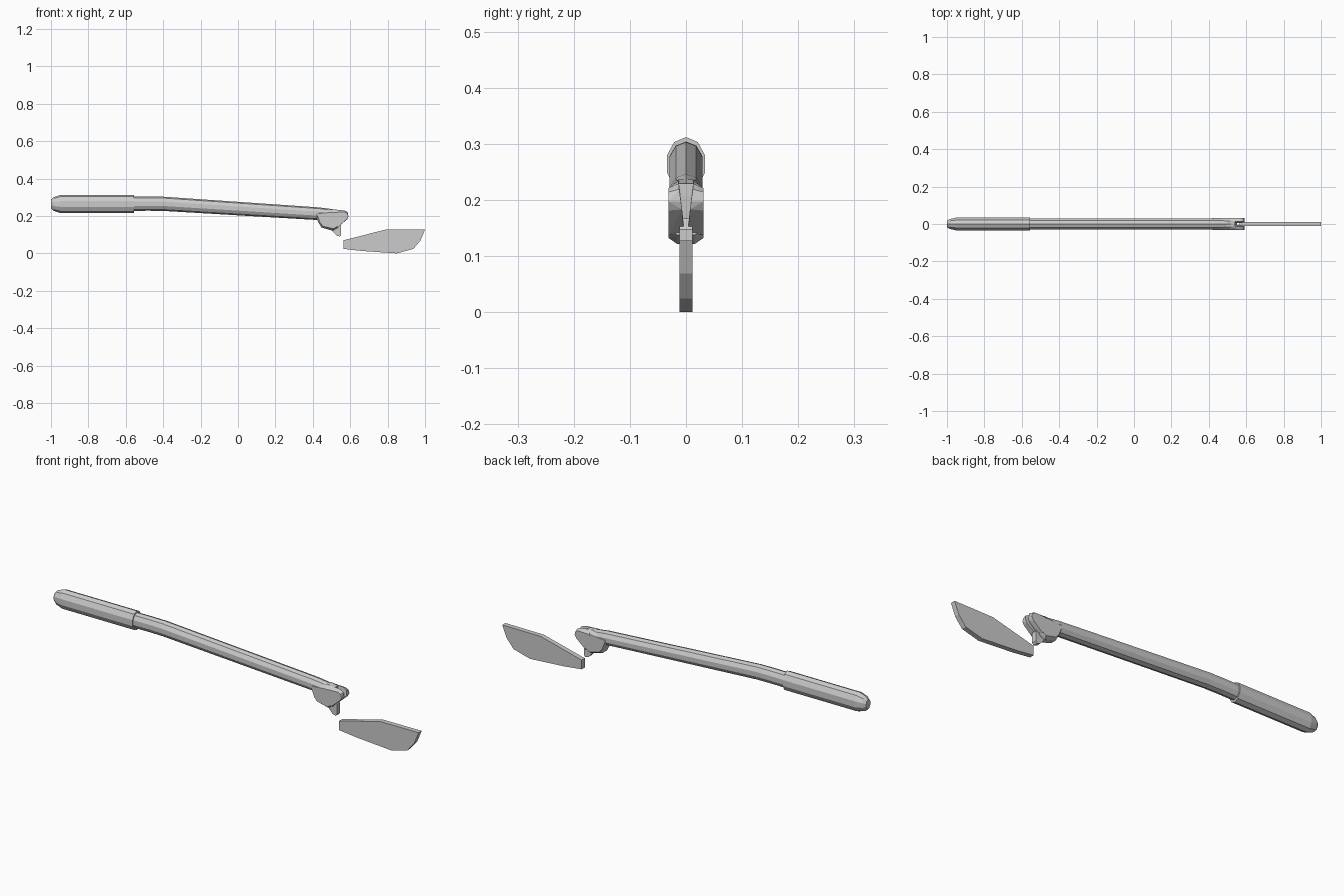
import bpy, bmesh
from math import sin, cos, pi

if "Cube" in bpy.data.objects:
    bpy.data.objects.remove(bpy.data.objects["Cube"])


def finish(bm, name):
    bmesh.ops.recalc_face_normals(bm, faces=bm.faces)
    mesh = bpy.data.meshes.new(name)
    bm.to_mesh(mesh)
    bm.free()
    obj = bpy.data.objects.new(name, mesh)
    bpy.context.collection.objects.link(obj)
    return obj


def tube(name, sections, sides=10):
    """Loft along x through (x, centre z, half width, half height)."""
    bm = bmesh.new()
    rings = []
    for x, z, w, h in sections:
        rings.append([bm.verts.new((x, w * sin(2 * pi * i / sides),
                                    z + h * cos(2 * pi * i / sides)))
                      for i in range(sides)])
    for a, b in zip(rings, rings[1:]):
        for i in range(sides):
            j = (i + 1) % sides
            bm.faces.new((a[i], a[j], b[j], b[i]))
    bm.faces.new(rings[0])
    bm.faces.new(rings[-1])
    return finish(bm, name)


def prism(name, profile, y0, y1):
    """Extrude an (x, z) profile from y0 to y1."""
    bm = bmesh.new()
    a = [bm.verts.new((x, y0, z)) for x, z in profile]
    b = [bm.verts.new((x, y1, z)) for x, z in profile]
    n = len(profile)
    for i in range(n):
        j = (i + 1) % n
        bm.faces.new((a[i], a[j], b[j], b[i]))
    bm.faces.new(a)
    bm.faces.new(b)
    return finish(bm, name)


def hull(name, points):
    bm = bmesh.new()
    for p in points:
        bm.verts.new(p)
    res = bmesh.ops.convex_hull(bm, input=bm.verts)
    loose = set(res["geom_interior"] + res["geom_unused"])
    bmesh.ops.delete(bm, geom=[v for v in loose if isinstance(v, bmesh.types.BMVert)],
                     context='VERTS')
    bmesh.ops.dissolve_limit(bm, angle_limit=0.03, verts=bm.verts, edges=bm.edges)
    return finish(bm, name)


# Grip sleeve with a rounded butt
tube("grip", [(-1.0, .267, .018, .024), (-.985, .267, .028, .037),
              (-.95, .267, .036, .048), (-.555, .267, .036, .048)])

# Bent shaft
tube("shaft", [(-.57, .268, .031, .038), (-.48, .269, .031, .038),
               (-.40, .268, .031, .038), (.43, .215, .031, .034),
               (.50, .208, .029, .032), (.535, .205, .024, .028)])

# Housing under the shaft end, chamfered along its lower edges
housing = []
for s in (-1, 1):
    housing += [(x, s * .031, z) for x, z in
                ((.42, .215), (.44, .165), (.455, .148), (.51, .135),
                 (.535, .15), (.54, .21), (.50, .222))]
    housing += [(x, s * .015, z) for x, z in
                ((.42, .187), (.445, .142), (.505, .124), (.535, .14),
                 (.54, .232), (.50, .239))]
hull("housing", housing)

# Fork ears, with a gap that narrows downwards
for side, s in (("left", 1), ("right", -1)):
    ear = [(x, s * y, z) for x, z, y in
           ((.51, .238, .013), (.57, .232, .013), (.588, .222, .012),
            (.59, .200, .009), (.585, .186, .007), (.56, .168, .005),
            (.53, .14, .003))]
    ear += [(x, s * .031, z) for x, z in
            ((.51, .222), (.57, .224), (.585, .217), (.59, .200),
             (.58, .184), (.558, .168), (.53, .14))]
    hull(side + "_fork_ear", ear)

# Narrow tab below the fork
prism("lower_tab", [(.49, .15), (.502, .126), (.527, .098), (.545, .093),
                    (.552, .102), (.552, .15), (.53, .18)], -.012, .012)

# Flat blade
prism("blade", [(.564, .073), (.789, .130), (1.0, .131), (.976, .072),
                (.938, .027), (.848, .003), (.66, .016), (.564, .027)],
      -.012, .012)

# Rest the lowest point on the ground
for obj in bpy.data.objects:
    obj.location.z -= .003
